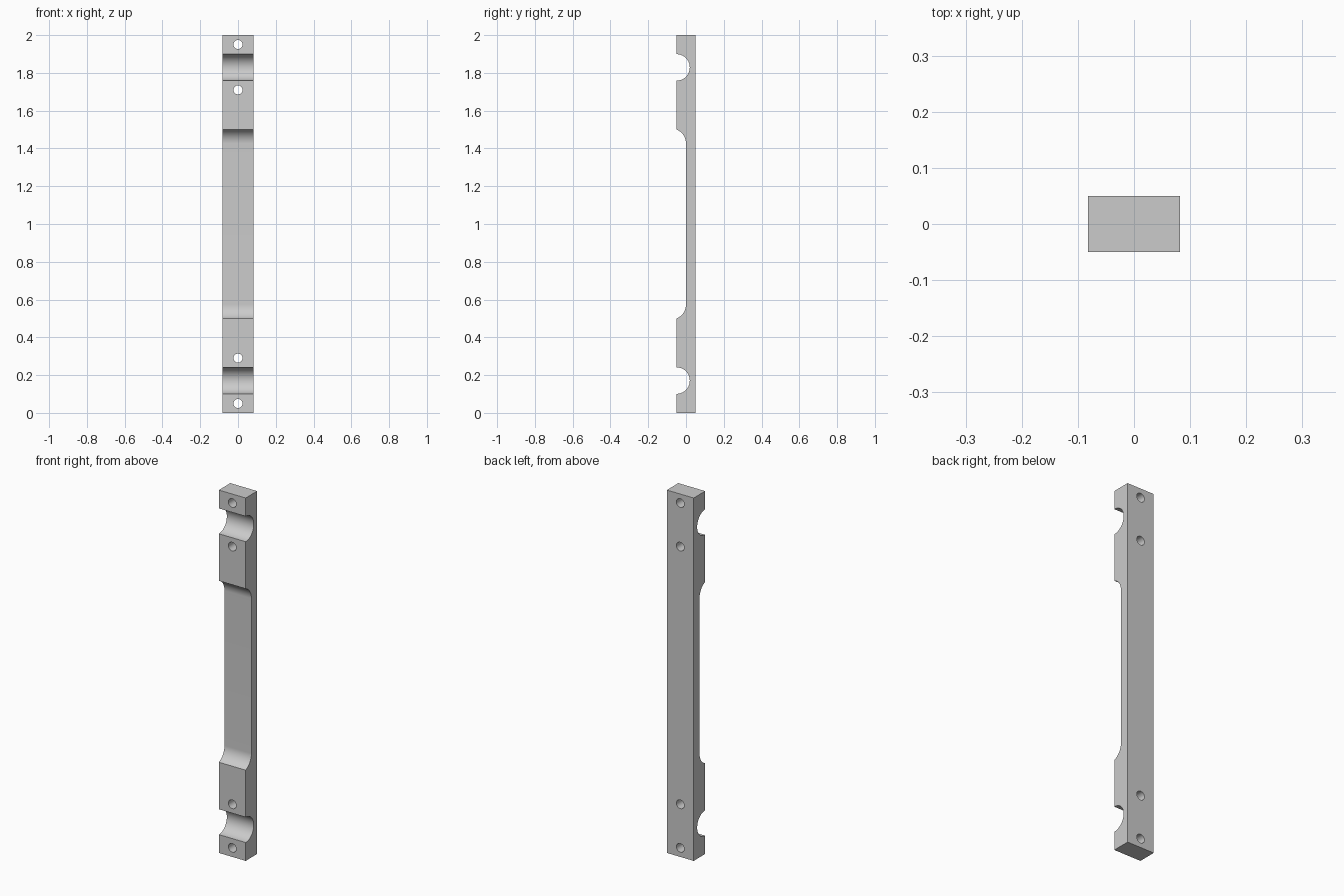
import bpy, bmesh
from math import sin, cos, asin, pi, radians

WIDTH, DEPTH, HEIGHT = 0.164, 0.10, 2.0
FRONT, BACK = -DEPTH / 2, DEPTH / 2
NOTCH_Z, NOTCH_R = 0.171, 0.07
RECESS_Z, FILLET_R, FLOOR_Y = 0.50, 0.08, 0.0
HOLE_R, HOLE_HEIGHTS = 0.024, (0.05, 0.29)

cube = bpy.data.objects.get("Cube")
if cube:
    bpy.data.objects.remove(cube, do_unlink=True)

grey = bpy.data.materials.new("plain_grey")
grey.use_nodes = True
colour = (0.6, 0.6, 0.6, 1)
grey.diffuse_color = colour
grey.node_tree.nodes["Principled BSDF"].inputs["Base Color"].default_value = colour


def arc(y, z, r, start, end, steps):
    """Points (y, z) on an arc; angle zero points to the back."""
    angles = [start + (end - start) * i / steps for i in range(steps + 1)]
    return [(y + r * cos(a), z + r * sin(a)) for a in angles]


# Lower half of the side profile: end, round notch, filleted recess
tip = asin((FILLET_R - (FLOOR_Y - FRONT)) / FILLET_R)
fillet_z = RECESS_Z + FILLET_R * cos(tip)
half = [(BACK, 0), (FRONT, 0)]
half += arc(FRONT, NOTCH_Z, NOTCH_R, -pi / 2, pi / 2, 32)
half += arc(FLOOR_Y - FILLET_R, fillet_z, FILLET_R, tip - pi / 2, 0, 20)
profile = half + [(y, HEIGHT - z) for y, z in reversed(half)]

# Bar: extrude the mirrored profile across the width
bm = bmesh.new()
side = bm.faces.new([bm.verts.new((-WIDTH / 2, y, z)) for y, z in profile])
extruded = bmesh.ops.extrude_face_region(bm, geom=[side])
moved = [v for v in extruded["geom"] if isinstance(v, bmesh.types.BMVert)]
bmesh.ops.translate(bm, verts=moved, vec=(WIDTH, 0, 0))
bmesh.ops.recalc_face_normals(bm, faces=bm.faces)
mesh = bpy.data.meshes.new("mounting_bar")
bm.to_mesh(mesh)
bm.free()
mesh.materials.append(grey)
bar = bpy.data.objects.new("mounting_bar", mesh)
bpy.context.collection.objects.link(bar)

# Screw holes: drilled from front to back, mirrored at both ends
for height in HOLE_HEIGHTS:
    for z in (height, HEIGHT - height):
        bpy.ops.mesh.primitive_cylinder_add(
            vertices=32, radius=HOLE_R, depth=DEPTH * 2,
            location=(0, 0, z), rotation=(pi / 2, 0, 0))
        drill = bpy.context.object
        drill.name = "hole_cutter"
        drill.hide_render = True
        drill.data.materials.append(grey)
        cut = bar.modifiers.new("screw_hole", 'BOOLEAN')
        cut.operation = 'DIFFERENCE'
        cut.solver = 'EXACT'
        cut.object = drill
        bpy.ops.object.select_all(action='DESELECT')
        bar.select_set(True)
        bpy.context.view_layer.objects.active = bar
        bpy.ops.object.modifier_apply(modifier=cut.name)
        bpy.data.objects.remove(drill, do_unlink=True)

# Smooth curved walls, crisp edges
bpy.ops.object.shade_smooth_by_angle(angle=radians(30))
